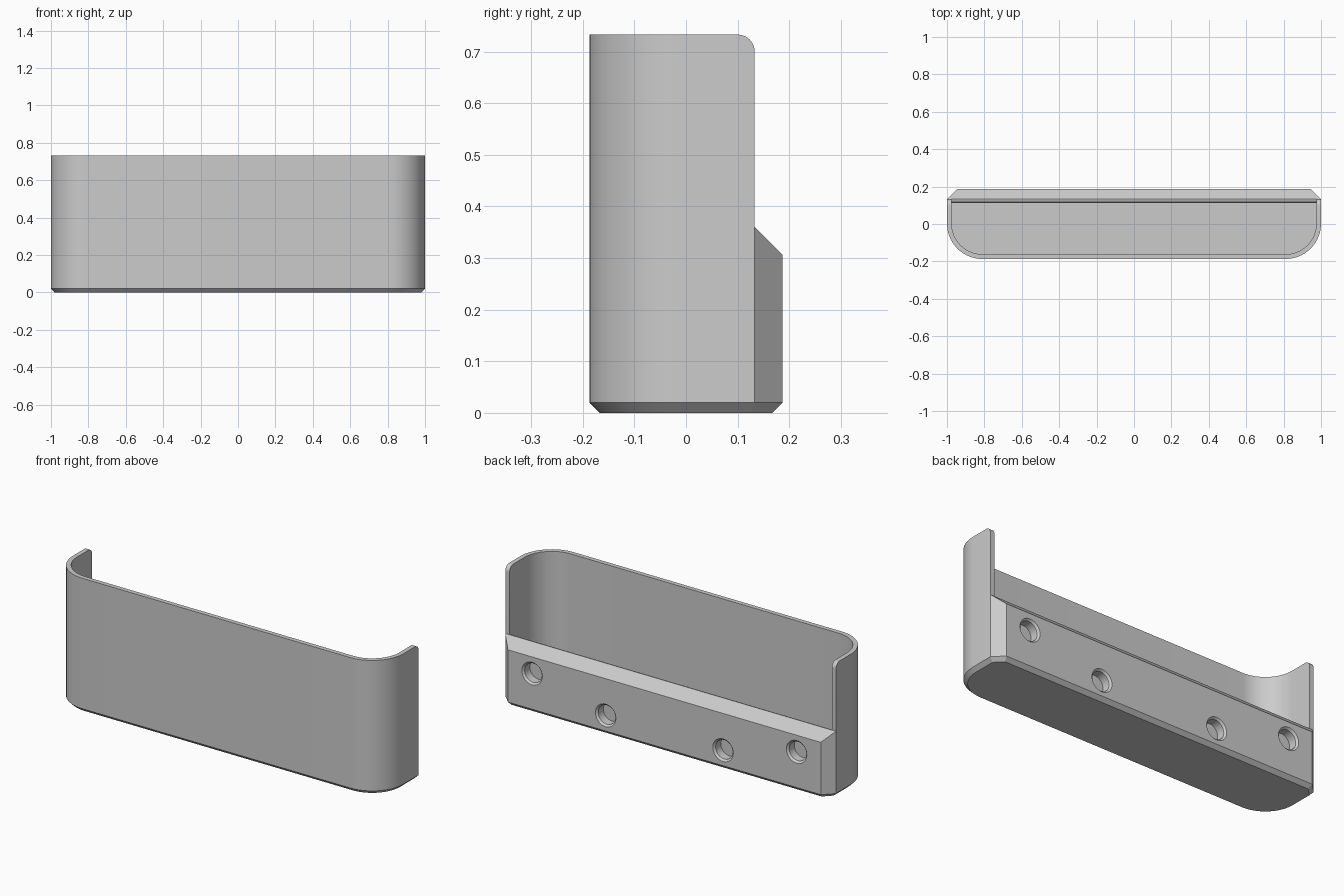
import bpy, bmesh, math
from mathutils import Vector

if "Cube" in bpy.data.objects:
    bpy.data.objects.remove(bpy.data.objects["Cube"], do_unlink=True)

HEIGHT, WALL, FLOOR, BEVEL = 0.733, 0.025, 0.025, 0.02
FRONT, REAR, RIDGE_Y, RIDGE_Z = -0.187, 0.187, 0.133, 0.36
RADIUS = 0.19
RAIL = REAR - RIDGE_Y      # size of the rail's 45 degree chamfers
RAIL_INNER = 0.112         # inside face of the rear rail

grey = bpy.data.materials.new("light grey")
grey.use_nodes = True
grey.diffuse_color = (0.6, 0.6, 0.6, 1)
grey.node_tree.nodes["Principled BSDF"].inputs["Base Color"].default_value = (0.6, 0.6, 0.6, 1)


def arc(cx, cy, r, start, end, n=16):
    angles = [math.radians(start + (end - start) * i / n) for i in range(n + 1)]
    return [(cx + r * math.cos(a), cy + r * math.sin(a)) for a in angles]


def loft(name, rings):
    """Closed solid through rings with equal point counts."""
    bm = bmesh.new()
    loops = [[bm.verts.new(p) for p in ring] for ring in rings]
    bm.faces.new(loops[0])
    bm.faces.new(loops[-1])
    n = len(loops[0])
    for a, b in zip(loops, loops[1:]):
        for i in range(n):
            j = (i + 1) % n
            bm.faces.new((a[i], a[j], b[j], b[i]))
    bmesh.ops.recalc_face_normals(bm, faces=bm.faces)
    mesh = bpy.data.meshes.new(name)
    bm.to_mesh(mesh)
    bm.free()
    mesh.materials.append(grey)
    obj = bpy.data.objects.new(name, mesh)
    bpy.context.collection.objects.link(obj)
    return obj


def front_corners(d):
    """Both rounded front corners of the plan, inset by d."""
    cx, cy, r = 1 - RADIUS, FRONT + RADIUS, RADIUS - d
    return arc(-cx, cy, r, 180, 270) + arc(cx, cy, r, 270, 360)


def outer_plan(d):
    k = d * math.tan(math.pi / 8)
    side, back = (1 - d, RIDGE_Y - k), (1 - RAIL - k, REAR - d)
    return front_corners(d) + [side, back, (-back[0], back[1]), (-side[0], side[1])]


def at_z(plan, z):
    return [(x, y, z) for x, y in plan]


def along_x(name, profile, half):
    return loft(name, [[(x, y, z) for y, z in profile] for x in (-half, half)])


def cut(target, cutter):
    mod = target.modifiers.new("cut", "BOOLEAN")
    mod.operation = "DIFFERENCE"
    mod.solver = "EXACT"
    mod.object = cutter
    bpy.context.view_layer.objects.active = target
    bpy.ops.object.modifier_apply(modifier=mod.name)
    bpy.data.objects.remove(cutter, do_unlink=True)


# Outer body with bevelled foot
holder = loft("wall_holder", [at_z(outer_plan(BEVEL), 0),
                              at_z(outer_plan(0), BEVEL),
                              at_z(outer_plan(0), HEIGHT)])

# Space above the rear rail, with rounded upper wall corners
r = 0.033
slope = [(RIDGE_Y + 0.2, RIDGE_Z - 0.2), (RIDGE_Y, RIDGE_Z)]
corner = arc(RIDGE_Y - r, HEIGHT - r, r, 0, 90, 10)
cut(holder, along_x("rear_cutter", slope + corner + [(RIDGE_Y - r, 1), (RIDGE_Y + 0.2, 1)], 1.2))

# Inner tray
inside = 1 - WALL
plan = front_corners(WALL) + [(inside, RAIL_INNER), (-inside, RAIL_INNER)]
cut(holder, loft("tray_cutter", [at_z(plan, FLOOR), at_z(plan, 1)]))

# Opening above the rail, with a rounded inner lip
lip_r = RIDGE_Y - RAIL_INNER
lip = arc(RIDGE_Y, RIDGE_Z - lip_r, lip_r, 180, 90, 8)
profile = [(0.06, 1), (0.06, RIDGE_Z - lip_r)] + lip + [(0.3, RIDGE_Z), (0.3, 1)]
cut(holder, along_x("opening_cutter", profile, inside))

# Four round pockets in the back, each with a small rim bevel
for side in (-1, 1):
    for x, z in ((0.80, 0.215), (0.355, 0.105)):
        rings = []
        for radius, y in ((0.052, REAR - 0.055), (0.052, REAR - 0.01), (0.072, REAR + 0.01)):
            rings.append([(side * x + u, y, z + v) for u, v in arc(0, 0, radius, 0, 360, 32)[:-1]])
        cut(holder, loft("pocket_cutter", rings))

# Smooth curves, sharp edges
bpy.ops.object.select_all(action="DESELECT")
holder.select_set(True)
bpy.context.view_layer.objects.active = holder
bpy.ops.object.shade_smooth_by_angle(angle=math.radians(30))
